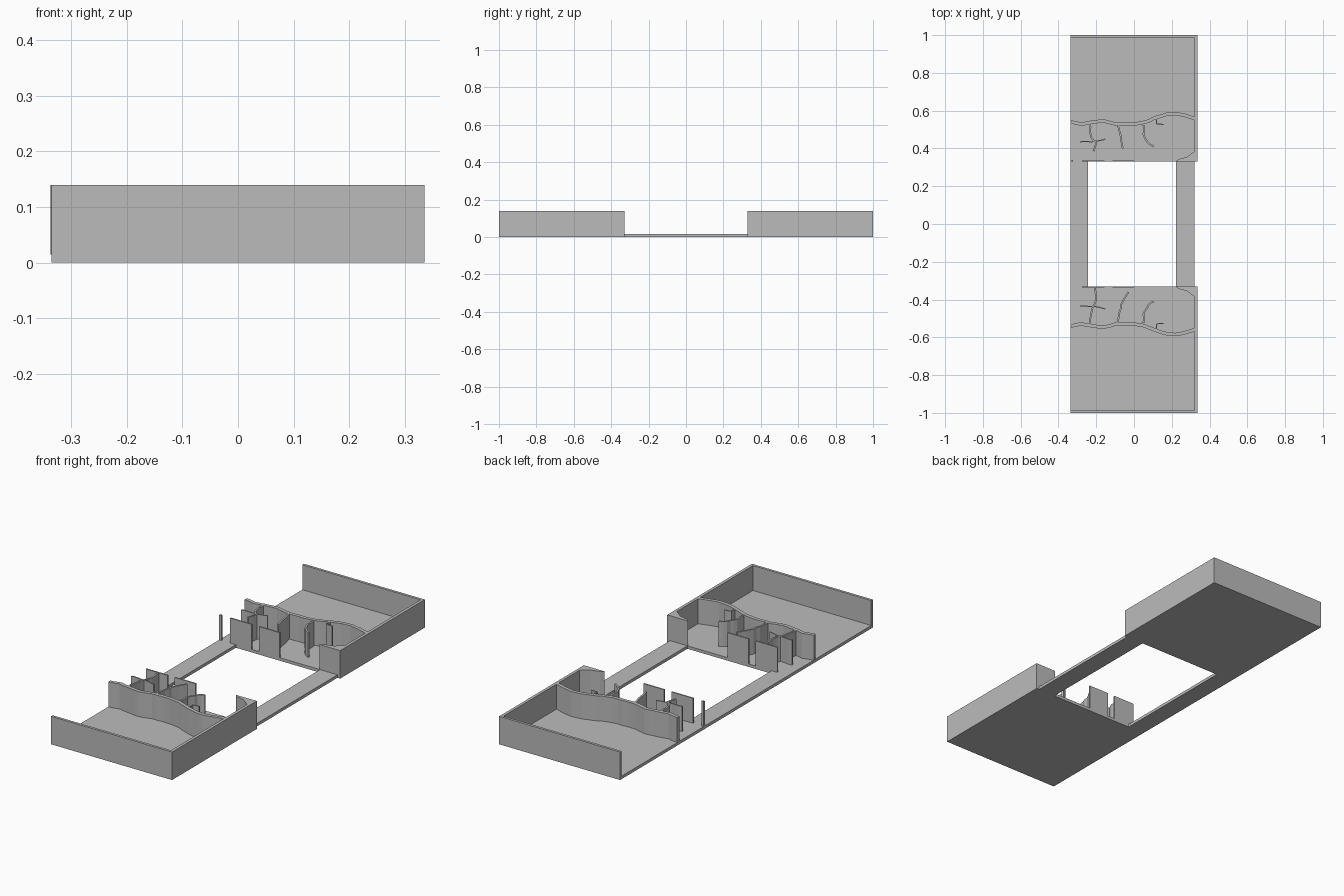
import bpy, bmesh, random
from mathutils import Vector

random.seed(4)
if "Cube" in bpy.data.objects:
    bpy.data.objects.remove(bpy.data.objects["Cube"])

grey = bpy.data.materials.new("plain grey")
grey.use_nodes = True
grey.diffuse_color = (0.5, 0.5, 0.5, 1)
grey.node_tree.nodes["Principled BSDF"].inputs["Base Color"].default_value = (0.5, 0.5, 0.5, 1)

FLOOR, TOP = 0.015, 0.14
W, EDGE, GAP = 0.335, 0.32, 0.33


def prism(name, outline, z0, z1):
    """Extrude a flat outline from z0 up to z1."""
    bm = bmesh.new()
    base = bm.faces.new([bm.verts.new((x, y, z0)) for x, y in outline])
    ext = bmesh.ops.extrude_face_region(bm, geom=[base])["geom"]
    for v in ext:
        if isinstance(v, bmesh.types.BMVert):
            v.co.z = z1
    bmesh.ops.recalc_face_normals(bm, faces=bm.faces)
    mesh = bpy.data.meshes.new(name)
    bm.to_mesh(mesh)
    bm.free()
    mesh.materials.append(grey)
    obj = bpy.data.objects.new(name, mesh)
    bpy.context.collection.objects.link(obj)
    return obj


def box(name, x0, x1, y0, y1, z0=FLOOR, z1=TOP):
    return prism(name, [(x0, y0), (x1, y0), (x1, y1), (x0, y1)], z0, z1)


def ragged(path, step, jitter):
    """Split a path into short, slightly uneven pieces."""
    pts = []
    for a, b in zip(path, path[1:]):
        a, b = Vector(a), Vector(b)
        n = max(1, round((b - a).length / step))
        side = Vector((a.y - b.y, b.x - a.x)).normalized()
        for i in range(n):
            off = random.uniform(-jitter, jitter) if i else 0
            pts.append(a.lerp(b, i / n) + side * off)
    return pts + [Vector(path[-1])]


def wall(name, path, thick, step=0.02, jitter=0.003):
    """Upright wall of even thickness along a path."""
    pts = ragged(path, step, jitter)
    left, right = [], []
    for i, p in enumerate(pts):
        d = (pts[min(i + 1, len(pts) - 1)] - pts[max(i - 1, 0)]).normalized()
        n = Vector((-d.y, d.x)) * thick / 2
        left.append(p + n)
        right.append(p - n)
    return prism(name, left + right[::-1], FLOOR, TOP)


wave = [(-0.335, 0.54), (-0.28, 0.528), (-0.23, 0.538), (-0.16, 0.546), (-0.10, 0.53),
        (0, 0.53), (0.06, 0.54), (0.12, 0.565), (0.17, 0.58), (0.22, 0.585),
        (0.27, 0.575), (0.325, 0.558)]
corner = [(0.22, 0.33), (0.235, 0.343), (0.28, 0.355), (0.32, 0.385), (0.32, 0.33)]
ribs = {
    "back": [[(-0.235, 0.53), (-0.228, 0.46), (-0.20, 0.43), (-0.215, 0.385)],
             [(-0.085, 0.53), (-0.07, 0.46), (-0.06, 0.40)]],
    "front": [[(-0.235, 0.53), (-0.218, 0.44), (-0.20, 0.40), (-0.205, 0.34)],
              [(-0.085, 0.53), (-0.07, 0.43), (-0.03, 0.36)]],
}
shared_ribs = [[(0.05, 0.525), (0.05, 0.475), (0.075, 0.43), (0.105, 0.41)],
               [(-0.285, 0.435), (-0.21, 0.437), (-0.15, 0.45)],
               [(0.12, 0.555), (0.12, 0.53), (0.155, 0.527)]]

for side, s in (("front", -1), ("back", 1)):
    def flip(path):
        return [(x, y * s) for x, y in path]

    # Tray floor and outer walls
    box(side + "_floor", -W, W, s * GAP, s, 0, FLOOR)
    prism(side + "_outer_wall", flip([(-W, 1), (W, 1), (W, GAP), (EDGE, GAP),
                                      (EDGE, 0.987), (-W, 0.987)]), FLOOR, TOP)
    # Winding wall with its branching ribs
    wall(side + "_winding_wall", flip(wave), 0.018, 0.025, 0.002)
    for i, path in enumerate(ribs[side] + shared_ribs):
        wall(f"{side}_rib_{i + 1}", flip(path), 0.009 if i < 3 else 0.006)
    # Thin plates and corner block at the opening
    for i, (x0, x1) in enumerate([(-0.275, -0.155), (-0.115, 0.0)]):
        box(f"{side}_plate_{i + 1}", x0, x1, s * GAP, s * 0.337)
    prism(side + "_corner_block", flip(corner), FLOOR, TOP)

# Thin post and the two strips joining the trays
box("edge_post", -W, -0.322, GAP, 0.338)
box("right_strip", -W, -0.243, -GAP, GAP, 0, FLOOR)
box("left_strip", 0.223, EDGE, -GAP, GAP, 0, FLOOR)
